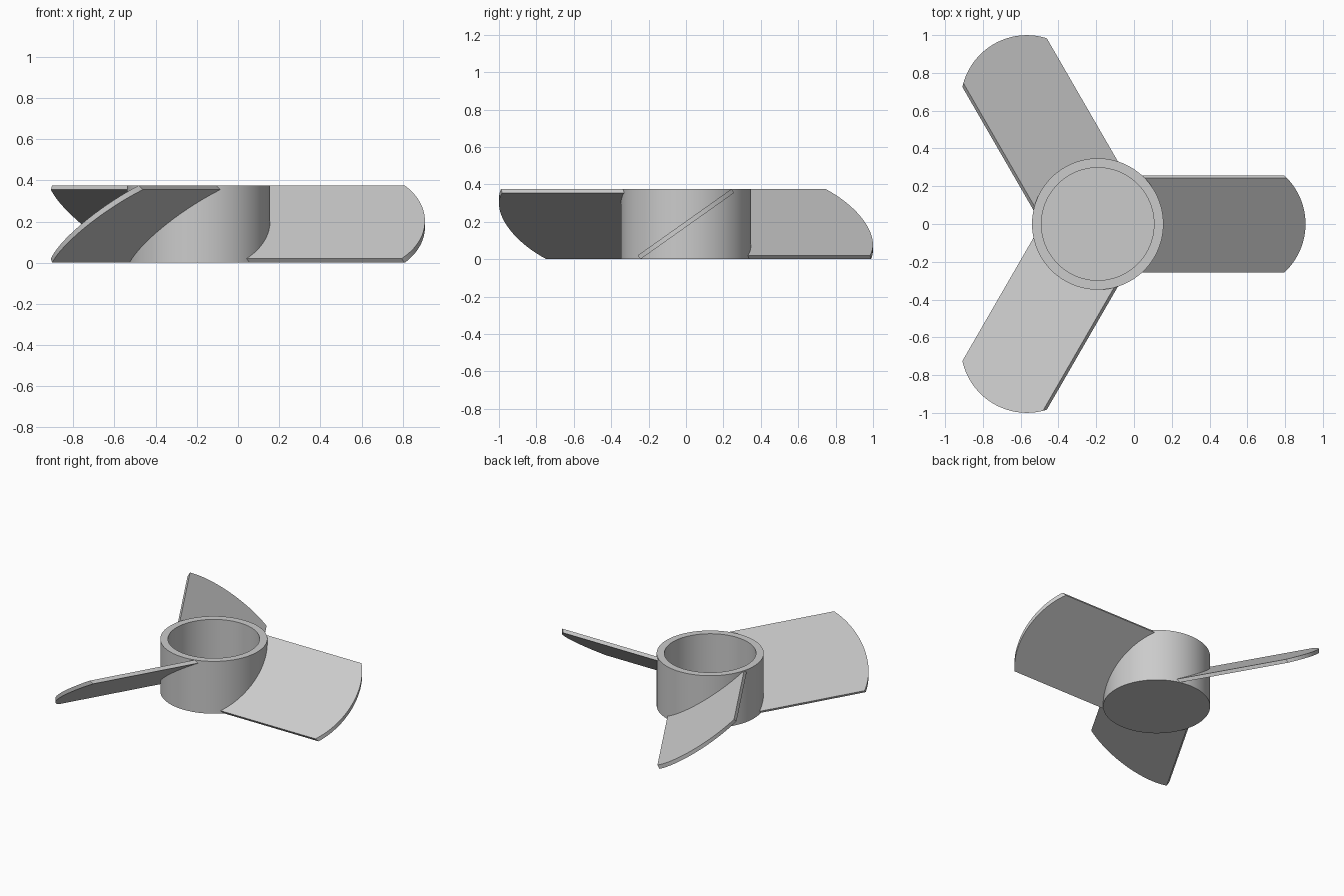
import bpy, bmesh
from math import sin, cos, pi, sqrt, radians
from mathutils import Matrix

if "Cube" in bpy.data.objects:
    bpy.data.objects.remove(bpy.data.objects["Cube"])

HUB = Matrix.Translation((-0.192, 0, 0))
R_OUT, R_IN, H, FLOOR = 0.348, 0.298, 0.375, 0.05


def finish(bm, name, matrix):
    bmesh.ops.remove_doubles(bm, verts=bm.verts, dist=1e-5)
    bmesh.ops.recalc_face_normals(bm, faces=bm.faces)
    me = bpy.data.meshes.new(name)
    bm.to_mesh(me)
    bm.free()
    me.transform(matrix)
    ob = bpy.data.objects.new(name, me)
    bpy.context.collection.objects.link(ob)
    bpy.context.view_layer.objects.active = ob
    ob.select_set(True)
    bpy.ops.object.shade_smooth_by_angle(angle=radians(30))
    ob.select_set(False)
    return ob


def bridge(bm, a, b):
    n = len(a)
    for i in range(n):
        bm.faces.new((a[i], a[(i + 1) % n], b[(i + 1) % n], b[i]))


# Hub: open-topped cup with a closed floor
bm = bmesh.new()
N = 96
rings = [[bm.verts.new((r * cos(2 * pi * i / N), r * sin(2 * pi * i / N), z)) for i in range(N)]
         for r, z in ((R_OUT, 0), (R_OUT, H), (R_IN, H), (R_IN, FLOOR))]
for a, b in zip(rings, rings[1:]):
    bridge(bm, a, b)
bm.faces.new(rings[0])
bm.faces.new(rings[-1])
finish(bm, "hub", HUB)

# Blade: pitched flat slab, root buried in the hub wall, tip rounded in plan
W, W2, LIP = 0.258, 0.243, 0.02      # half widths and edge height
TIP_C, TIP_R, ROOT_R = 0.75, 0.35, 0.322


def lerp(v, p, q):
    return p[1] + (q[1] - p[1]) * (v - p[0]) / (q[0] - p[0])


A, B, C, D = (-W, LIP), (-W2, 0), (W, H - LIP), (W2, H)


def blade(name, angle):
    bm = bmesh.new()
    steps = [-W] + [-W2 + 2 * W2 * i / 36 for i in range(37)] + [W]
    loops = []
    for v in steps:
        low = lerp(v, A, B) if v < -W2 else lerp(v, B, C)
        top = lerp(v, D, C) if v > W2 else lerp(v, A, D)
        u0 = sqrt(ROOT_R ** 2 - v * v)
        u1 = TIP_C + sqrt(TIP_R ** 2 - v * v)
        loops.append([bm.verts.new(p) for p in
                      ((u0, v, low), (u1, v, low), (u1, v, top), (u0, v, top))])
    for a, b in zip(loops, loops[1:]):
        bridge(bm, a, b)
    finish(bm, name, HUB @ Matrix.Rotation(angle, 4, 'Z'))


for k in range(3):
    blade(f"blade_{k + 1}", k * 2 * pi / 3)
